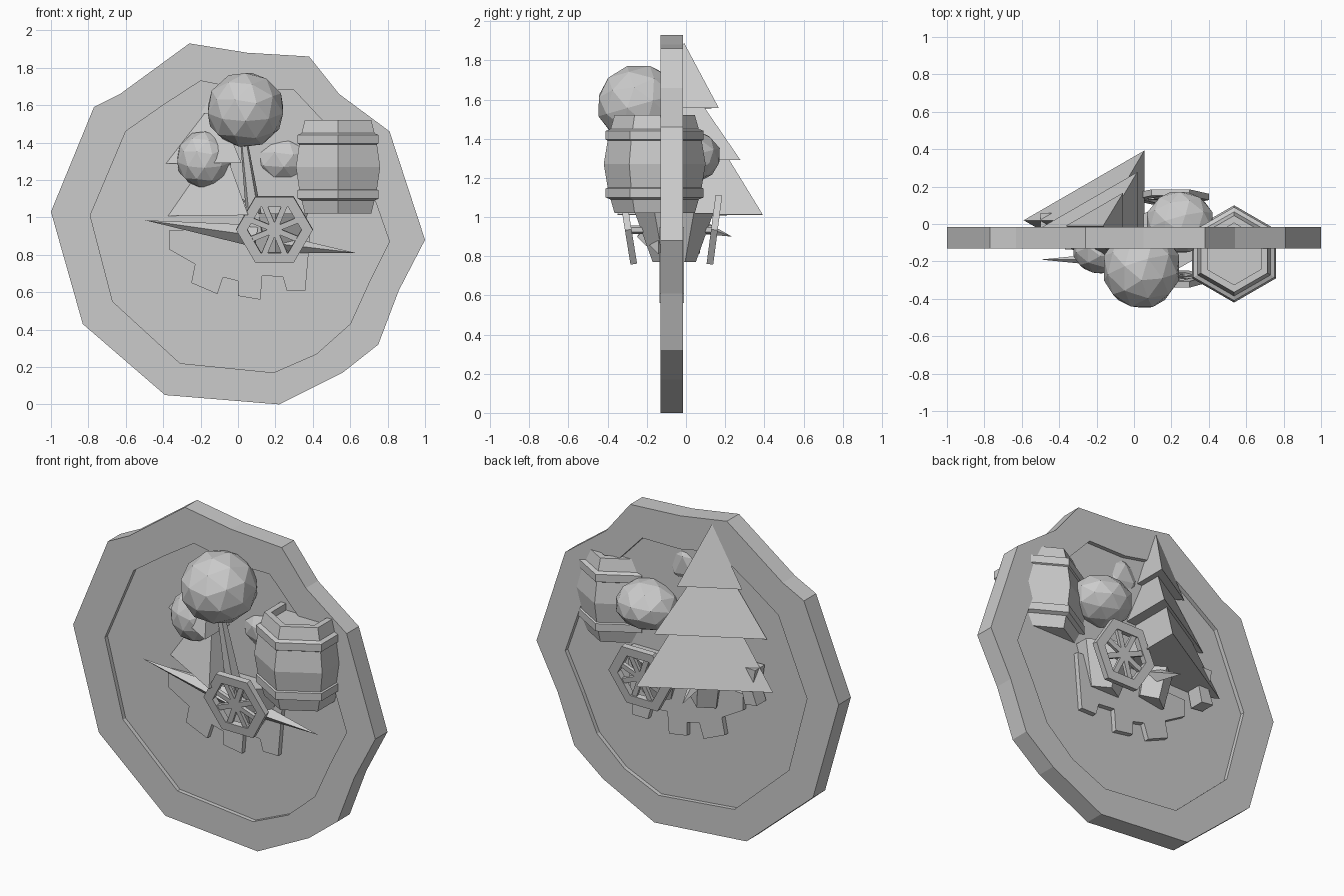
import bpy, bmesh
from math import pi, cos, sin
from mathutils import Vector, Matrix

if "Cube" in bpy.data.objects:
    bpy.data.objects.remove(bpy.data.objects["Cube"])


def finish(name, bm, mat=None):
    if mat is not None:
        bm.transform(mat)
    bmesh.ops.recalc_face_normals(bm, faces=bm.faces)
    me = bpy.data.meshes.new(name)
    bm.to_mesh(me)
    bm.free()
    ob = bpy.data.objects.new(name, me)
    bpy.context.collection.objects.link(ob)
    return ob


def slab(name, pts, y0, y1):
    """Extrude an x/z outline from y0 to y1."""
    bm = bmesh.new()
    f = bm.faces.new([bm.verts.new((x, y0, z)) for x, z in pts])
    r = bmesh.ops.extrude_face_region(bm, geom=[f])
    vs = [v for v in r["geom"] if isinstance(v, bmesh.types.BMVert)]
    bmesh.ops.translate(bm, verts=vs, vec=(0, y1 - y0, 0))
    return finish(name, bm)


def cone(name, a, b, r1, r2, n, spin=0.0, flat=1.0):
    """Cone or frustum running from point a to point b."""
    a, b = Vector(a), Vector(b)
    d = b - a
    bm = bmesh.new()
    bmesh.ops.create_cone(bm, cap_ends=True, segments=n, radius1=r1, radius2=r2, depth=d.length)
    rot = Vector((0, 0, 1)).rotation_difference(d).to_matrix().to_4x4()
    return finish(name, bm, Matrix.Translation((a + b) / 2) @ Matrix.Diagonal((1, flat, 1, 1))
                  @ rot @ Matrix.Rotation(spin, 4, 'Z'))


def ball(name, c, size, spin=0.3, sub=2):
    bm = bmesh.new()
    bmesh.ops.create_icosphere(bm, subdivisions=sub, radius=1)
    bm.transform(Matrix.Rotation(spin, 4, 'X'))
    return finish(name, bm, Matrix.Translation(c) @ Matrix.Diagonal((*size, 1)))


def lathe(name, prof, n, spin, mat, closed=True):
    """Revolve an (r, z) profile with n sides."""
    bm = bmesh.new()
    rings = [[bm.verts.new((r * cos(spin + 2 * pi * i / n), r * sin(spin + 2 * pi * i / n), z))
              for i in range(n)] for r, z in prof]
    pairs = list(zip(rings, rings[1:]))
    if closed:
        pairs.append((rings[-1], rings[0]))
    else:
        bm.faces.new(rings[0])
        bm.faces.new(rings[-1])
    for p, q in pairs:
        for i in range(n):
            j = (i + 1) % n
            bm.faces.new((p[i], p[j], q[j], q[i]))
    return finish(name, bm, mat)


# Upright irregular disc: raised rim around a shallow recess on both faces
outer = [(-.26, 1.93), (.05, 1.88), (.38, 1.86), (.54, 1.66), (.81, 1.46), (1, .88), (.86, .61),
         (.75, .32), (.56, .17), (.22, 0), (-.39, .05), (-.83, .43), (-1, 1.03), (-.77, 1.59), (-.63, 1.66)]
inner = [(-.2, 1.73), (.05, 1.68), (.3, 1.68), (.45, 1.52), (.66, 1.3), (.81, .87), (.7, .65),
         (.6, .43), (.42, .27), (.19, .17), (-.31, .22), (-.67, .55), (-.79, 1.01), (-.6, 1.46), (-.4, 1.6)]
bm = bmesh.new()
loops = [[bm.verts.new((x, y, z)) for x, z in o]
         for o, y in ((outer, -.13), (outer, -.015), (inner, -.015), (inner, -.13))]
for k in range(4):
    p, q = loops[k], loops[(k + 1) % 4]
    for i in range(15):
        j = (i + 1) % 15
        bm.faces.new((p[i], p[j], q[j], q[i]))
finish("disc_rim", bm)
slab("disc_panel", inner, -.105, -.04)

# Toothed lower plate and the single tooth on the left
slab("toothed_plate", [(-.37, .93), (-.37, .83), (-.23, .75), (-.25, .65), (-.11, .59), (-.08, .68),
                       (0, .66), (0, .58), (.12, .56), (.13, .69), (.24, .68), (.26, .61),
                       (.36, .61), (.39, .95)], -.135, -.01)
slab("side_tooth", [(-.51, .92), (-.43, .91), (-.41, 1.0), (-.43, 1.13), (-.5, 1.13), (-.48, 1.0)], -.03, .06)

# Three-sided pine tiers
for i, (y, z, r, top) in enumerate(((.02, 1.01, .43, 1.62), (-.03, 1.29, .355, 1.74), (-.01, 1.555, .205, 1.89))):
    cone(f"pine_tier_{i + 1}", (-.16, y, z), (-.165, y, top), r, 0, 3, pi / 2)
cone("pine_trunk", (-.12, -.02, .82), (-.15, 0, 1.02), .09, .1, 5)

# Round tree crowns, rock, trunk and branches
ball("large_crown", (.04, -.235, 1.575), (.212, .222, .205))
ball("small_crown", (-.18, -.13, 1.31), (.152, .14, .155))
ball("rear_crown", (.245, .01, 1.31), (.185, .17, .14))
cone("round_tree_trunk", (.1, -.16, .9), (.03, -.21, 1.42), .05, .02, 5)
cone("round_tree_branch", (.05, -.15, 1.05), (-.13, -.13, 1.2), .025, .015, 5)

# Hexagonal barrel with two bands and a sunken lid
half = [(.205, -.25), (.225, -.18), (.25, -.17), (.25, -.125), (.24, -.12), (.26, 0)]
prof = half + [(r, -z) for r, z in half[-2::-1]] + [(.165, .25), (.165, .21)]
lathe("barrel", prof, 6, pi / 2, Matrix.Translation((.535, -.16, 1.27)), closed=False)

# Spoked hexagonal wheels, slightly tilted outward
for side, y, tilt in (("front", -.295, .16), ("rear", .145, -.13)):
    m = Matrix.Translation((.195, y, .935)) @ Matrix.Rotation(pi / 2 + tilt, 4, 'X')
    lathe(side + "_wheel_rim", [(.205, -.017), (.205, .017), (.145, .017), (.145, -.017)], 6, 0, m)
    bm = bmesh.new()
    for k in range(4):
        s = Matrix.Rotation(k * pi / 4 + pi / 8, 4, 'Z') @ Matrix.Diagonal((.28, .03, .02, 1))
        bmesh.ops.create_cube(bm, size=1, matrix=s)
    finish(side + "_wheel_spokes", bm, m)
cone("axle", (.195, -.29, .935), (.195, .14, .935), .022, .022, 6)
cone("planter_body", (.2, -.06, .77), (.2, -.06, 1.02), .11, .2, 6)

# Pointed leaves around the base
for i, (a, b, r) in enumerate((((.2, -.14, .86), (.63, -.14, .81), .05),
                               ((.1, -.19, .9), (-.5, -.19, .985), .06),
                               ((-.1, -.02, .98), (-.14, .235, .9), .06))):
    cone(f"leaf_{i + 1}", a, b, r, 0, 4)
